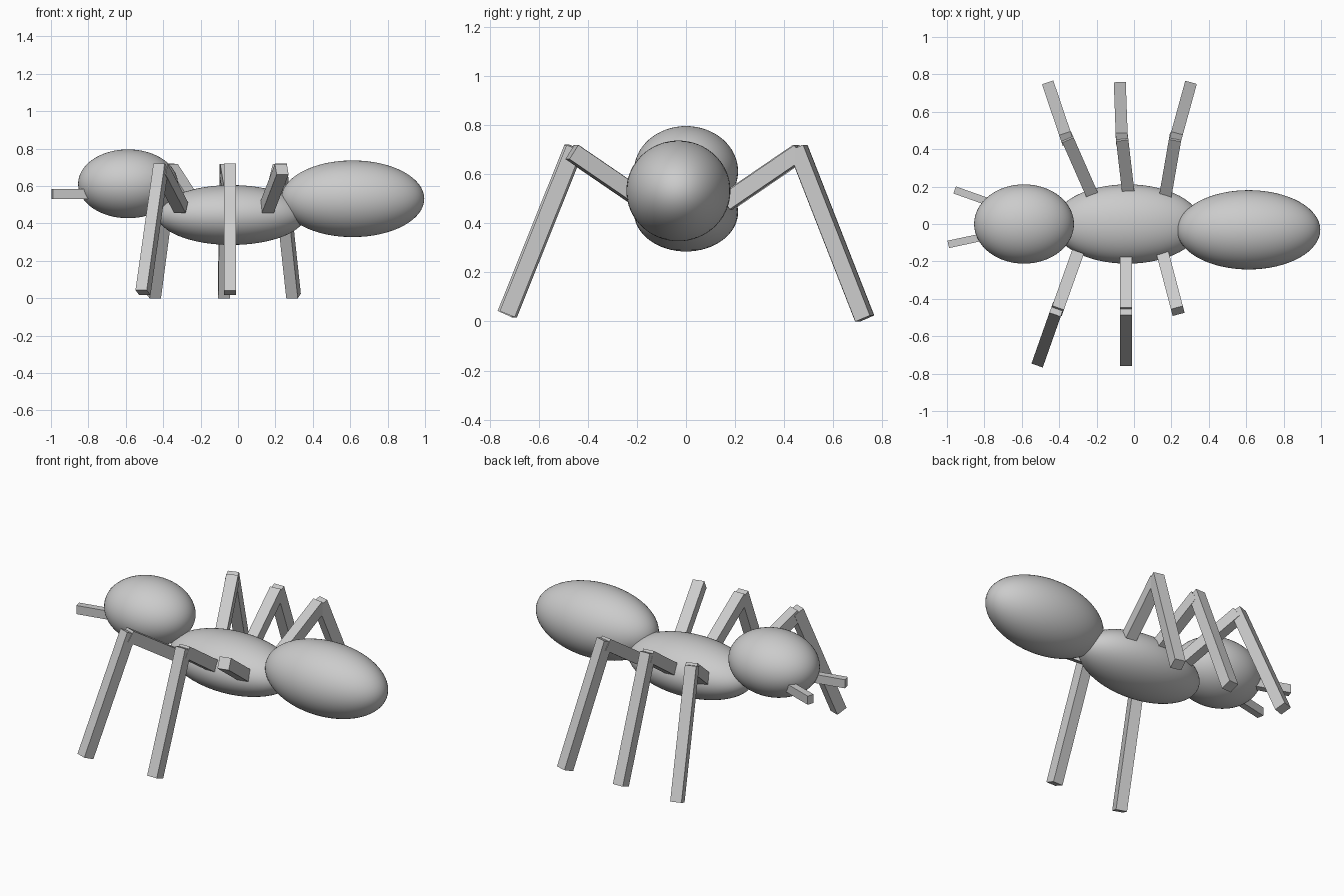
import bpy
from mathutils import Vector, Matrix

if "Cube" in bpy.data.objects:
    bpy.data.objects.remove(bpy.data.objects["Cube"])

grey = bpy.data.materials.new("light_grey")
grey.diffuse_color = (0.6, 0.6, 0.6, 1)
grey.use_nodes = True
grey.node_tree.nodes["Principled BSDF"].inputs["Base Color"].default_value = grey.diffuse_color


def ellipsoid(name, centre, radii):
    bpy.ops.mesh.primitive_uv_sphere_add(segments=64, ring_count=32, radius=1, location=centre)
    ob = bpy.context.object
    ob.name = name
    ob.scale = radii
    bpy.ops.object.transform_apply(location=False, rotation=False, scale=True)
    bpy.ops.object.shade_smooth()
    ob.data.materials.append(grey)


def bar(name, start, end, width, height):
    """Square-ended box running from start to end, its width kept level."""
    a, b = Vector(start), Vector(end)
    d = (b - a).normalized()
    side = d.cross(Vector((0, 0, 1))).normalized()
    up = side.cross(d)
    bpy.ops.mesh.primitive_cube_add(size=1)
    ob = bpy.context.object
    ob.name = name
    ob.data.transform(Matrix.Diagonal((width, (b - a).length, height, 1)))
    rot = Matrix((side, d, up)).transposed().to_4x4()
    ob.matrix_world = Matrix.Translation((a + b) / 2) @ rot
    ob.data.materials.append(grey)


# Body
ellipsoid("head", (-0.588, 0, 0.612), (0.267, 0.212, 0.184))
ellipsoid("thorax", (-0.035, 0, 0.445), (0.395, 0.212, 0.16))
ellipsoid("abdomen", (0.613, -0.031, 0.532), (0.383, 0.212, 0.205))

# Antennae
bar("antenna_back", (-0.75, 0.108, 0.557), (-0.959, 0.182, 0.557), 0.04, 0.052)
bar("antenna_front", (-0.75, -0.057, 0.557), (-0.993, -0.109, 0.557), 0.04, 0.052)

# Legs: name, side, hip x, knee x, foot x (None = no lower part)
legs = [
    ("front_leg_right", -1, -0.305, -0.412, -0.508),
    ("middle_leg_right", -1, -0.043, -0.043, -0.043),
    ("rear_leg_right", -1, 0.155, 0.234, None),
    ("front_leg_left", 1, -0.228, -0.36, -0.452),
    ("middle_leg_left", 1, -0.03, -0.065, -0.075),
    ("rear_leg_left", 1, 0.17, 0.222, 0.297),
]
for name, s, hip, knee, foot in legs:
    bar(name + "_upper", (hip, s * 0.165, 0.485), (knee, s * 0.465, 0.69), 0.066, 0.068)
    if foot is not None:
        foot_z = 0.03 if s < 0 else 0.012
        bar(name + "_lower", (knee, s * 0.456, 0.707), (foot, s * 0.728, foot_z), 0.064, 0.066)
